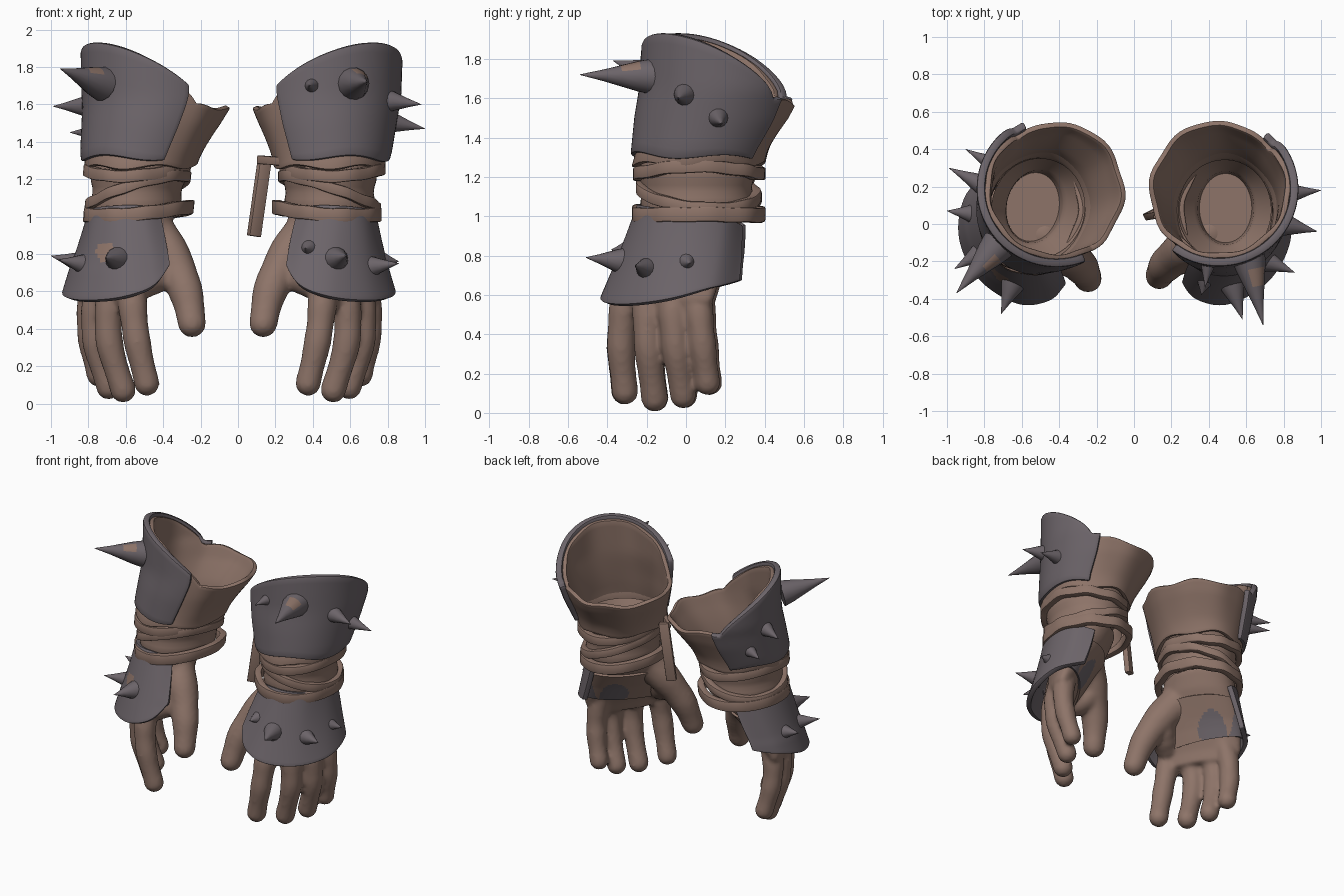
import bpy, bmesh, math
from mathutils import Vector, Matrix

if "Cube" in bpy.data.objects:
    bpy.data.objects.remove(bpy.data.objects["Cube"])

def material(name, rgb):
    m = bpy.data.materials.new(name)
    m.diffuse_color = (*rgb, 1)
    m.use_nodes = True
    m.node_tree.nodes["Principled BSDF"].inputs["Base Color"].default_value = m.diffuse_color
    return m

LEATHER = material("brown leather", (0.27, 0.175, 0.14))
IRON = material("dark iron", (0.150, 0.128, 0.142))

def place(v, side):
    """Right glove stays; left glove is mirrored, shifted outward and its cuff twisted."""
    if side > 0:
        return Vector(v)
    z = v[2]
    a = math.radians(3 + 12 * min(1, max(0, (z - .75) / .5)))
    shift = .09 - .11 * min(1, max(0, (z - .7) / .9))
    dx, dy = v[0] - 0.46, v[1] - 0.12
    x = 0.46 + dx * math.cos(a) - dy * math.sin(a) + shift
    return Vector((-x, 0.12 + dx * math.sin(a) + dy * math.cos(a), z))

def finish(bm, name, mats, side, mods=(), angle=40, world=False):
    if not world:
        for v in bm.verts:
            v.co = place(v.co, side)
        if side < 0:
            bmesh.ops.reverse_faces(bm, faces=bm.faces[:])
    me = bpy.data.meshes.new(name)
    bm.to_mesh(me)
    bm.free()
    ob = bpy.data.objects.new(name + ("_right" if side > 0 else "_left"), me)
    bpy.context.collection.objects.link(ob)
    for m in mats:
        me.materials.append(m)
    for kind, props in mods:
        mod = ob.modifiers.new(kind, kind)
        for k, val in props.items():
            setattr(mod, k, val)
    if mods:
        dg = bpy.context.evaluated_depsgraph_get()
        new = bpy.data.meshes.new_from_object(ob.evaluated_get(dg))
        ob.modifiers.clear()
        ob.data = new
    ob.data.polygons.foreach_set("use_smooth", [True] * len(ob.data.polygons))
    ob.data.set_sharp_from_angle(angle=math.radians(angle))

def grid(bm, fn, nu, nv, closed_u=False, closed_v=False):
    vs = [[bm.verts.new(fn(i / nu, j / nv)) for j in range(nv + (not closed_v))]
          for i in range(nu + (not closed_u))]
    for i in range(nu):
        for j in range(nv):
            a, b = vs[i], vs[(i + 1) % len(vs)]
            k = (j + 1) % len(a)
            bm.faces.new((a[j], b[j], b[k], a[k]))
    return vs

def lerp_keys(keys, z):
    if z <= keys[0][0]:
        return keys[0][1:]
    for p, q in zip(keys, keys[1:]):
        if z <= q[0]:
            t = (z - p[0]) / (q[0] - p[0])
            return [a + (b - a) * t for a, b in zip(p[1:], q[1:])]
    return keys[-1][1:]

def curve(pts, t):
    """Smooth curve through the points, t in 0..1."""
    n = len(pts) - 1
    i = min(int(t * n), n - 1)
    f = t * n - i
    p = [Vector(pts[max(0, min(n, i + k))]) for k in (-1, 0, 1, 2)]
    return 0.5 * (2 * p[1] + (p[2] - p[0]) * f + (2 * p[0] - 5 * p[1] + 4 * p[2] - p[3]) * f * f
                  + (3 * p[1] - p[0] - 3 * p[2] + p[3]) * f ** 3)

# forearm sections: z, centre x, centre y, radius x, radius y
ARM = [(1.05, .49, .055, .235, .28), (1.25, .49, .055, .25, .29), (1.35, .485, .085, .285, .31),
       (1.5, .47, .14, .325, .35), (1.65, .46, .185, .36, .37), (1.93, .465, .20, .365, .37)]
LINING = [(1.07, .49, .085, .14, .185), (1.16, .49, .085, .15, .195), (1.3, .485, .075, .25, .27)]

def ring(keys, a, z, pad=0.0):
    cx, cy, rx, ry = lerp_keys(keys, z)
    return (cx + (rx + pad) * math.cos(a), cy + (ry + pad) * math.sin(a), z)

def rim(a):
    c = math.cos(a - math.radians(-50))
    return 1.62 + (0.31 * c ** 0.8 if c > 0 else 0.03 * c + 0.01 * math.sin(7 * a))

# palm sections: z, centre x, centre y, half length, half thickness
PALM = [(.5, .585, -.11, .26, .065), (.58, .585, -.11, .30, .095), (.75, .53, -.08, .32, .14),
        (.92, .495, .0, .28, .19), (1.06, .49, .045, .25, .22)]
FINGERS = [  # points and radii
    ([(.46, -.28, .68), (.45, -.315, .52), (.425, -.33, .33), (.375, -.31, .11)], .084, .067),
    ([(.54, -.18, .72), (.58, -.195, .52), (.58, -.19, .32), (.51, -.16, .075)], .084, .068),
    ([(.60, -.06, .72), (.66, -.065, .52), (.66, -.05, .32), (.595, -.015, .09)], .084, .066),
    ([(.63, .05, .72), (.695, .065, .52), (.695, .085, .34), (.655, .11, .155)], .080, .064),
    ([(.40, -.05, .95), (.275, -.13, .80), (.175, -.215, .61), (.135, -.275, .43)], .13, .074),
    ([(.28, -.15, .75), (.32, -.19, .69), (.39, -.24, .65)], .095, .085)]  # thumb web

def hand(side):
    bm = bmesh.new()
    d = math.radians(55)
    def palm_point(a, z, pad=0.0):
        cx, cy, l, t = lerp_keys(PALM, z)
        p, q = (l + pad) * math.cos(a), (t + pad) * math.sin(a)
        return (cx + p * math.cos(d) - q * math.sin(d), cy + p * math.sin(d) + q * math.cos(d), z)
    vs = grid(bm, lambda u, v: palm_point(u * math.tau, .5 + .55 * v), 40, 14, closed_u=True)
    bm.faces.new([c[0] for c in reversed(vs)])
    bm.faces.new([c[-1] for c in vs])
    for pts, r0, r1 in FINGERS:
        for k in range(25):
            t = k / 24
            r = r0 + (r1 - r0) * t + 0.002 * math.cos(t * 6 * math.pi)
            bmesh.ops.create_uvsphere(bm, u_segments=16, v_segments=10, radius=r,
                                      matrix=Matrix.Translation(curve(pts, t)))
    finish(bm, "hand", [LEATHER], side, [
        ("REMESH", dict(mode='VOXEL', voxel_size=0.015)),
        ("SMOOTH", dict(factor=0.5, iterations=6))], 80)
    # palm guard: thin wrap from the little finger side, with an iron patch
    bm = bmesh.new()
    grid(bm, lambda u, v: palm_point(math.radians(-5 + 135 * u), .66 - .06 * u * (1 - v) + .22 * v, .018), 48, 16)
    for f in bm.faces:
        c = f.calc_center_median() - Vector((.55, .08, .73))
        f.material_index = int(c.xy.length < .10 and abs(c.z) < .10 or c.x > .09)
    finish(bm, "palm_guard", [LEATHER, IRON], side, [("SOLIDIFY", dict(thickness=.02, offset=-1))])

def sleeve(side):
    # inner wrist tube and the narrowing lining inside it
    bm = bmesh.new()
    grid(bm, lambda u, v: ring(ARM, u * math.tau, 1.03 + .32 * v, .006 * math.sin(v * 14)), 48, 10, True)
    vs = grid(bm, lambda u, v: ring(LINING, -u * math.tau, 1.07 + .23 * v), 48, 10, True)
    bm.faces.new([c[0] for c in reversed(vs)])
    finish(bm, "wrist_sleeve", [LEATHER], side, angle=60)
    # flared leather cuff with a wavy rim
    bm = bmesh.new()
    def cuff(u, v):
        a = u * math.tau
        zb = 1.265 + .012 * math.sin(5 * a)
        away = max(0, -math.cos(a - math.radians(-35)))
        pad = .012 + .03 * (1 - v) ** 4 + .035 * away * v + .005 * math.sin(9 * a) * v
        return ring(ARM, a, zb + (rim(a) - .025 - zb) * v, pad)
    grid(bm, cuff, 72, 14, True)
    finish(bm, "leather_cuff", [LEATHER], side, [
        ("SOLIDIFY", dict(thickness=.03, offset=-1)), ("BEVEL", dict(width=.006, segments=2))])
    # iron forearm plate over the outer half
    bm = bmesh.new()
    def plate(u, v):
        a = math.radians(-129 + 180 * u)
        zb = 1.31 + .012 * math.sin(4 * a)
        return ring(ARM, a, zb + (rim(a) - zb) * v, .008)
    grid(bm, plate, 40, 12)
    finish(bm, "forearm_plate", [IRON], side, [
        ("SOLIDIFY", dict(thickness=.045, offset=1)), ("BEVEL", dict(width=.012, segments=2))])

def hand_plate(side):
    top = [(.335, -.15, 1.02), (.42, -.21, 1.05), (.55, -.215, 1.05), (.66, -.14, 1.04),
           (.71, .03, 1.02), (.68, .18, .99), (.58, .265, .95)]
    low = [(.265, -.29, .73), (.34, -.38, .62), (.50, -.405, .56), (.70, -.29, .545),
           (.81, -.09, .57), (.79, .12, .63), (.66, .255, .67)]
    bm = bmesh.new()
    def f(u, v):
        p = curve(low, u).lerp(curve(top, u), v)
        return p - Vector((.6, -.6, 0)) * .008 * math.sin(v * math.pi)   # slight flare at the hem
    grid(bm, f, 72, 20)
    if side < 0:    # worn patch beside the front spike
        for face in bm.faces:
            p = place(face.calc_center_median(), side)
            face.material_index = int(p.y < -.2 and math.hypot(p.x + .69, p.z - .80) < .05)
    finish(bm, "hand_plate", [IRON, LEATHER], side, [
        ("SOLIDIFY", dict(thickness=.035, offset=.6)), ("BEVEL", dict(width=.01, segments=2))])

def band(side, name, cx, rx, ry, height, zfn):
    bm = bmesh.new()
    def f(u, v):
        a = u * math.tau
        o, h = [(1, -1), (1, 1), (-1, 1), (-1, -1)][int(v * 4 + .5)]
        w = .004 * math.sin(9 * a)
        r = o * .024 + w
        return (cx + (rx + r) * math.cos(a), .06 + (ry + r) * math.sin(a),
                zfn(a) + h * height / 2 + w * .6)
    grid(bm, f, 56, 4, True, True)
    finish(bm, name, [LEATHER], side, [("BEVEL", dict(width=.008, segments=2))])

def spike(side, name, base, tip, r):
    """Slightly hollow cone between two world points, with a rusty fleck on large ones."""
    base, tip = Vector(base), Vector(tip)
    axis = tip - base
    q = axis.to_track_quat('Z', 'Y')
    prof = [(0, 1.1), (.2, .92), (.45, .62), (.65, .38), (1, .015)]
    def f(u, v):
        h, w = prof[int(v * 4 + .5)]
        a = u * math.tau
        return base + axis * h + q @ Vector((r * w * math.cos(a), r * w * math.sin(a), 0))
    bm = bmesh.new()
    vs = grid(bm, f, 14, 4, True)
    bm.faces.new([c[0] for c in reversed(vs)])
    bm.faces.new([c[-1] for c in vs])
    bm.normal_update()
    if r > .08:
        for f in bm.faces:
            t = (f.calc_center_median() - base).dot(axis) / axis.length_squared
            if .25 < t < .45 and f.normal.z > .35 and f.normal.x > 0:
                f.material_index = 1
    finish(bm, name, [IRON, LEATHER], side, angle=50, world=True)

def bar(name, p, q, w, t, face):
    """Flat strap between two points, broad side toward 'face'."""
    p, q = Vector(p), Vector(q)
    z = (q - p).normalized()
    x = z.cross(Vector(face)).normalized()
    y = z.cross(x)
    m = Matrix((x * w, y * t, z * (q - p).length)).transposed().to_4x4()
    m.translation = (p + q) / 2
    bm = bmesh.new()
    bmesh.ops.create_cube(bm, size=1, matrix=m)
    bmesh.ops.recalc_face_normals(bm, faces=bm.faces[:])
    finish(bm, name, [LEATHER], 1, [("BEVEL", dict(width=.006, segments=2))])

for s in (1, -1):
    hand(s)
    sleeve(s)
    hand_plate(s)
    # wrist straps: upper, lower and the one crossing between them
    band(s, "upper_strap", .505, .258, .31, .065, lambda a: 1.235 + .02 * math.cos(2 * a))
    band(s, "lower_strap", .475, .268, .315, .075, lambda a: 1.02 - .02 * math.cos(a) + .01 * math.cos(2 * a))
    band(s, "cross_strap", .49, .25, .295, .06, lambda a: 1.13 - .09 * math.cos(a - .3))

# loose strap end on the right glove
bar("hanging_strap", (.145, .06, 1.32), (.085, .05, .895), .07, .04, (.5, -1, 0))
bar("strap_loop", (.11, .05, 1.305), (.36, -.19, 1.285), .045, .03, (1, 1, 0))

RIGHT = [((.61, -.17, 1.71), (.69, -.54, 1.72), .085), ((.40, -.18, 1.70), (.38, -.34, 1.70), .045),
         ((.79, 0, 1.62), (.98, -.04, 1.60), .058), ((.79, .16, 1.51), (1.0, .18, 1.47), .058),
         ((.52, -.31, .77), (.58, -.51, .79), .065), ((.69, -.19, .73), (.86, -.26, .75), .058),
         ((.38, -.30, .83), (.36, -.38, .83), .042), ((.74, 0, .77), (.86, .02, .76), .055)]
LEFT = [((-.725, -.11, 1.71), (-.95, -.37, 1.79), .085), ((-.79, .20, 1.59), (-.99, .30, 1.59), .055),
        ((-.74, .31, 1.45), (-.90, .40, 1.45), .045), ((-.82, .05, .75), (-1.0, .07, .79), .06),
        ((-.80, -.14, .74), (-.96, -.24, .77), .058), ((-.64, -.30, .77), (-.71, -.48, .78), .065)]
for s, spikes in ((1, RIGHT), (-1, LEFT)):
    for i, (b, t, r) in enumerate(spikes):
        spike(s, "spike_%d" % (i + 1), b, t, r)
